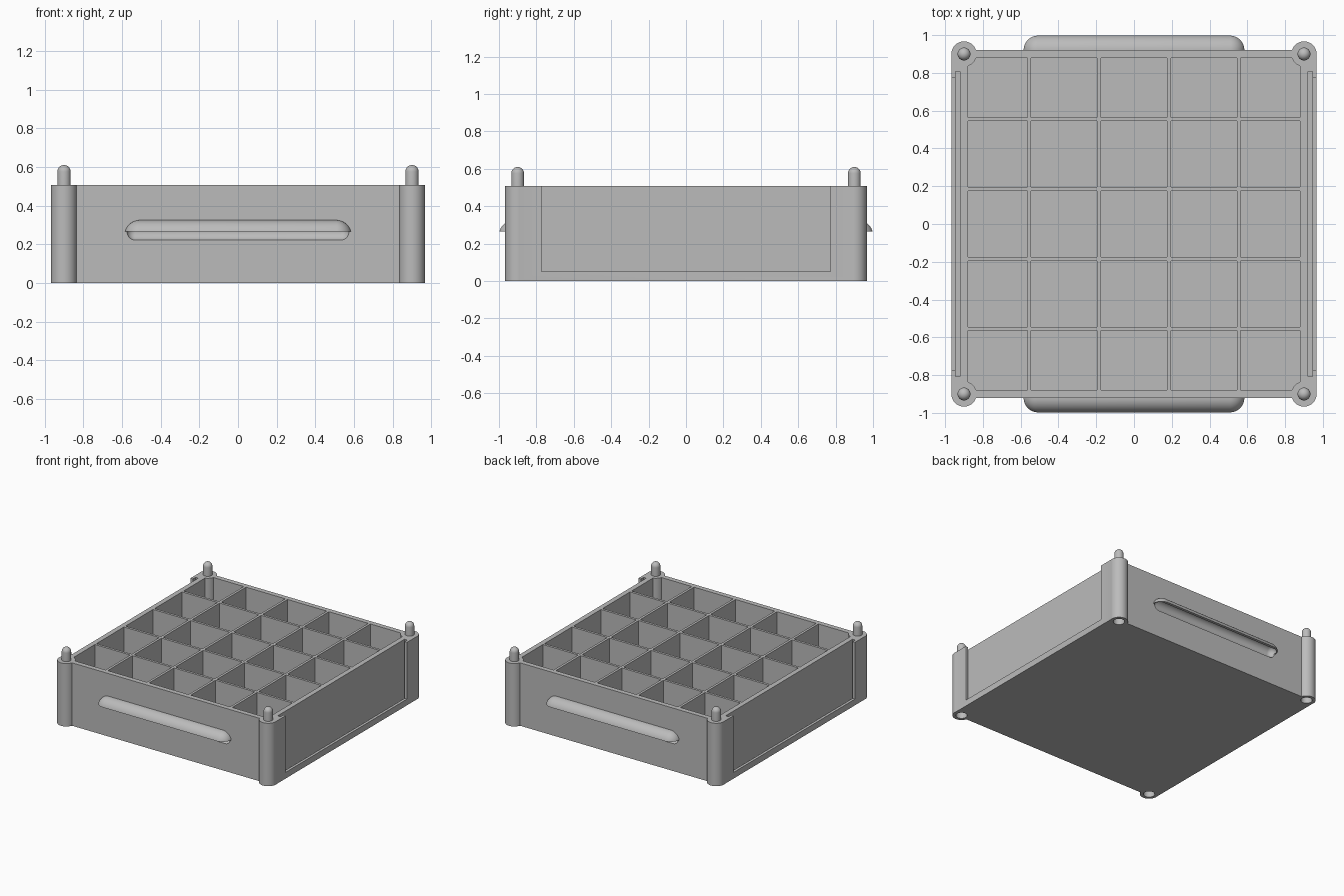
import bpy, bmesh, math
from mathutils import Matrix, Vector

if "Cube" in bpy.data.objects:
    bpy.data.objects.remove(bpy.data.objects["Cube"], do_unlink=True)

# Main measures
H = 0.507            # crate height
PITCH, CELL = 0.37, 0.35
INNER = 0.88         # inside half width
POST, POST_R = 0.9, 0.067
SIGNS = [(sx, sy) for sx in (-1, 1) for sy in (-1, 1)]

grey = bpy.data.materials.new("plain_grey")
grey.use_nodes = True
COLOUR = (0.5, 0.5, 0.5, 1)
grey.diffuse_color = COLOUR
grey.node_tree.nodes["Principled BSDF"].inputs["Base Color"].default_value = COLOUR


def finish(bm, name):
    bmesh.ops.recalc_face_normals(bm, faces=bm.faces)
    me = bpy.data.meshes.new(name)
    bm.to_mesh(me)
    bm.free()
    me.materials.append(grey)
    ob = bpy.data.objects.new(name, me)
    bpy.context.collection.objects.link(ob)
    return ob


def activate(ob):
    bpy.ops.object.select_all(action='DESELECT')
    ob.select_set(True)
    bpy.context.view_layer.objects.active = ob


def add_box(bm, x, y, z):
    size = Matrix.Diagonal((x[1] - x[0], y[1] - y[0], z[1] - z[0], 1))
    mid = Matrix.Translation((sum(x) / 2, sum(y) / 2, sum(z) / 2))
    bmesh.ops.create_cube(bm, size=1, matrix=mid @ size)


def add_cylinder(bm, x, y, r, z0, z1):
    bmesh.ops.create_cone(bm, cap_ends=True, segments=48, radius1=r, radius2=r, depth=z1 - z0,
                          matrix=Matrix.Translation((x, y, (z0 + z1) / 2)))


def capsule(half, r, y, z):
    """Round-ended bar lying along x."""
    bm = bmesh.new()
    bmesh.ops.create_uvsphere(bm, u_segments=48, v_segments=25, radius=r,
                              matrix=Matrix.Rotation(math.pi / 2, 4, 'Y'))
    for v in bm.verts:
        v.co.x += math.copysign(half - r, v.co.x)
    bmesh.ops.translate(bm, verts=bm.verts, vec=(0, y, z))
    return bm


def trim(bm, point, normal):
    """Cut away the side the normal points to, and close the cut."""
    geom = bm.verts[:] + bm.edges[:] + bm.faces[:]
    cut = bmesh.ops.bisect_plane(bm, geom=geom, plane_co=point, plane_no=normal, clear_outer=True)
    edges = [e for e in cut["geom_cut"] if isinstance(e, bmesh.types.BMEdge)]
    bmesh.ops.contextual_create(bm, geom=edges)


def combine(target, tool, operation):
    tool.hide_render = True
    mod = target.modifiers.new("shape", 'BOOLEAN')
    mod.operation, mod.solver, mod.object = operation, 'EXACT', tool
    activate(target)
    bpy.ops.object.modifier_apply(modifier=mod.name)
    bpy.data.objects.remove(tool, do_unlink=True)


# Solid block, with its corners tucked into the posts
bm = bmesh.new()
outline = [(0.966, -0.9), (0.966, 0.9), (0.955, 0.92), (-0.955, 0.92),
           (-0.966, 0.9), (-0.966, -0.9), (-0.955, -0.92), (0.955, -0.92)]
base = bm.faces.new([bm.verts.new((x, y, 0)) for x, y in outline])
top = bmesh.ops.extrude_face_region(bm, geom=[base])["geom"]
bmesh.ops.translate(bm, vec=(0, 0, H), verts=[g for g in top if isinstance(g, bmesh.types.BMVert)])
crate = finish(bm, "crate_body")

# Five by five open compartments
spans = []
for i in range(-2, 3):
    lo, hi = i * PITCH - CELL / 2, i * PITCH + CELL / 2
    spans.append((max(lo, -INNER), min(hi, INNER)))
bm = bmesh.new()
for xs in spans:
    for ys in spans:
        add_box(bm, xs, ys, (0.04, H + 0.1))
combine(crate, finish(bm, "compartment_cutter"), 'DIFFERENCE')

# Panel slots in both sides, then the windows in front of them
for x0, x1, y, z in ((0.92, 0.944, 0.808, 0.02), (0.932, 1.05, 0.773, 0.05)):
    bm = bmesh.new()
    for s in (-1, 1):
        add_box(bm, sorted((s * x0, s * x1)), (-y, y), (z, H + 0.1))
    combine(crate, finish(bm, "slot_cutter"), 'DIFFERENCE')

# Corner posts, with stacking sockets underneath
bm = bmesh.new()
for sx, sy in SIGNS:
    add_cylinder(bm, sx * POST, sy * POST, POST_R, 0, H)
combine(crate, finish(bm, "post_tool"), 'UNION')
bm = bmesh.new()
for sx, sy in SIGNS:
    add_cylinder(bm, sx * POST, sy * POST, 0.042, -0.1, 0.11)
combine(crate, finish(bm, "socket_cutter"), 'DIFFERENCE')

# Hooded grips on the front and back, with a scooped finger pocket below
for s in (-1, 1):
    bm = capsule(0.587, 0.08, s * 0.92, 0.245)
    trim(bm, Vector((0, 0, 0.265)), Vector((0, 0, -1)))
    trim(bm, Vector((0, s * 0.9, 0)), Vector((0, -s, 0)))
    combine(crate, finish(bm, "grip_tool"), 'UNION')
    combine(crate, finish(capsule(0.575, 0.045, s * 0.93, 0.265), "pocket_cutter"), 'DIFFERENCE')

activate(crate)
bpy.ops.object.shade_smooth_by_angle(angle=math.radians(30))

# Round-topped stacking pins
PIN_R, PIN_TOP = 0.034, 0.61
for sx, sy in SIGNS:
    bm = bmesh.new()
    profile = [(PIN_R, H - 0.02)]
    profile += [(PIN_R * math.cos(a), PIN_TOP - PIN_R + PIN_R * math.sin(a))
                for a in (math.pi / 2 * k / 8 for k in range(9))]
    verts = [bm.verts.new((r, 0, z)) for r, z in profile]
    edges = [bm.edges.new(pair) for pair in zip(verts, verts[1:])]
    bmesh.ops.spin(bm, geom=verts + edges, axis=(0, 0, 1), cent=(0, 0, 0),
                   angle=2 * math.pi, steps=32)
    bmesh.ops.remove_doubles(bm, verts=bm.verts, dist=0.0005)
    bmesh.ops.holes_fill(bm, edges=bm.edges, sides=0)
    name = ("front" if sy < 0 else "back") + ("_left" if sx > 0 else "_right") + "_pin"
    pin = finish(bm, name)
    pin.location = (sx * POST, sy * POST, 0)
    activate(pin)
    bpy.ops.object.shade_smooth_by_angle(angle=math.radians(40))
